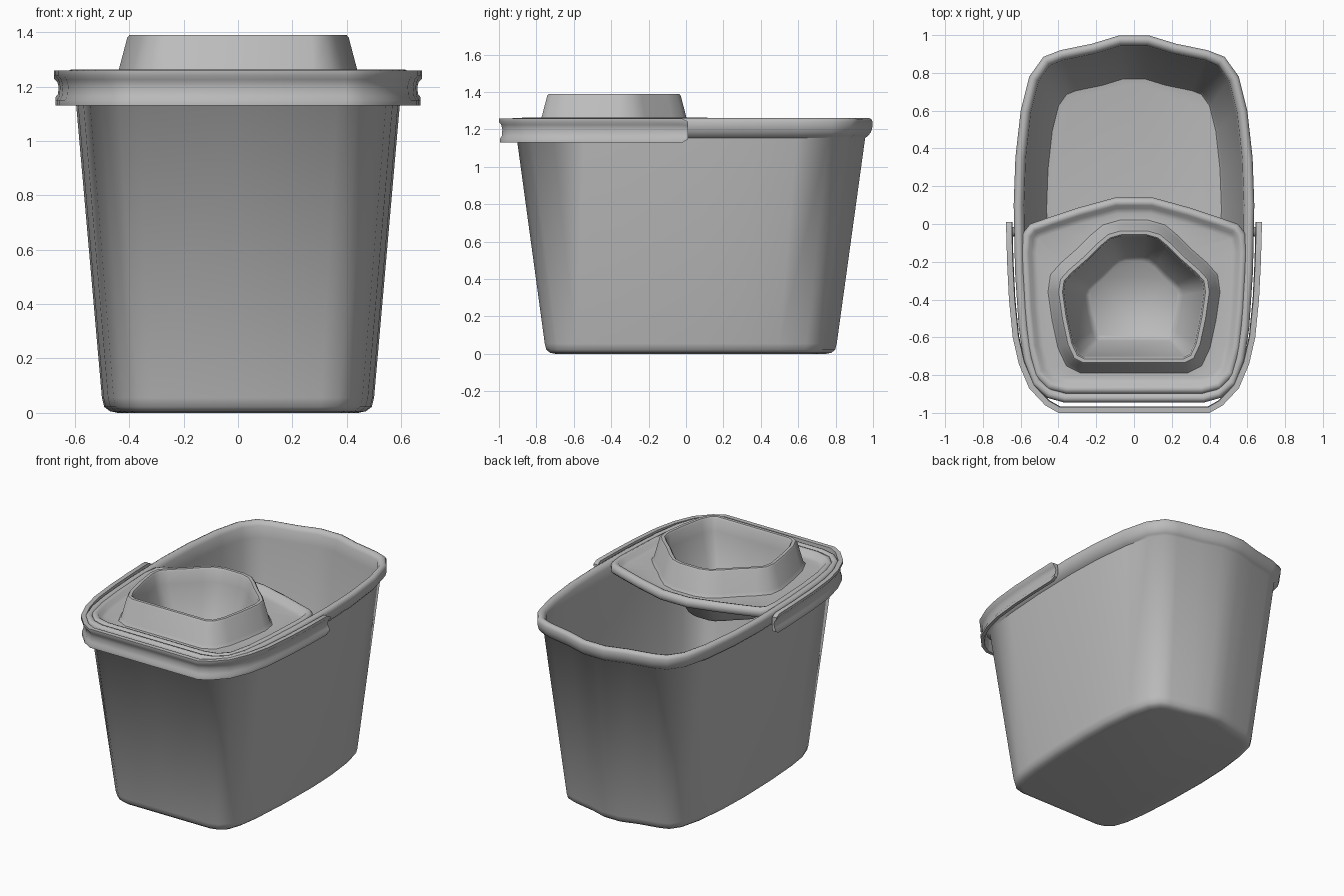
import bpy, bmesh, math
from mathutils import Vector

cube = bpy.data.objects.get("Cube")
if cube:
    bpy.data.objects.remove(cube, do_unlink=True)

GREY = (0.5, 0.5, 0.5, 1.0)
plastic = bpy.data.materials.new("grey_plastic")
plastic.use_nodes = True
plastic.diffuse_color = GREY
bsdf = plastic.node_tree.nodes["Principled BSDF"]
bsdf.inputs["Base Color"].default_value = GREY
bsdf.inputs["Roughness"].default_value = 0.6


def mirrored(half):
    """Closed outline from a half that starts and ends on x = 0."""
    return half + [(-x, y) for x, y in half[-2:0:-1]]


def offset(outline, d, closed=True):
    """Move an outline outward by d (inward when negative)."""
    pts = [Vector(p) for p in outline]
    n = len(pts)
    result = []
    for i, p in enumerate(pts):
        before = pts[i - 1] if closed or i > 0 else None
        after = pts[(i + 1) % n] if closed or i < n - 1 else None
        a = (p - before).normalized() if before else None
        b = (after - p).normalized() if after else None
        a, b = a or b, b or a
        t = (a + b).normalized()
        miter = max(0.7, t.dot(a))
        result.append(p + Vector((t.y, -t.x)) * d / miter)
    return result


def ring(outline, d, z, scale=1.0, centre=0.0):
    return [(p.x * scale, centre + (p.y - centre) * scale, z)
            for p in offset(outline, d)]


def finish(name, bm):
    bmesh.ops.recalc_face_normals(bm, faces=bm.faces[:])
    mesh = bpy.data.meshes.new(name)
    bm.to_mesh(mesh)
    bm.free()
    obj = bpy.data.objects.new(name, mesh)
    bpy.context.collection.objects.link(obj)
    mesh.materials.append(plastic)
    bpy.ops.object.select_all(action='DESELECT')
    obj.select_set(True)
    bpy.context.view_layer.objects.active = obj
    bpy.ops.object.shade_smooth_by_angle(angle=math.radians(50))
    return obj


def loft(name, rings):
    """Skin closed rings one after another and cap both ends."""
    bm = bmesh.new()
    loops = [[bm.verts.new(co) for co in r] for r in rings]
    n = len(loops[0])
    for lo, hi in zip(loops, loops[1:]):
        for i in range(n):
            j = (i + 1) % n
            bm.faces.new((lo[i], lo[j], hi[j], hi[i]))
    bm.faces.new(loops[0])
    bm.faces.new(loops[-1])
    return finish(name, bm)


# Bucket: tapered hollow body with a rolled lip
rim = mirrored([(0, -.945), (.37, -.945), (.46, -.92), (.54, -.85), (.585, -.72),
                (.61, -.55), (.63, -.25), (.637, .1), (.628, .35), (.6, .6),
                (.555, .78), (.48, .885), (.39, .92), (.22, .955), (.08, .998), (0, .998)])
TAPER, MID = 0.838, 0.02
base = [(-.11, 0), (-.075, .006), (-.05, .022), (-.04, .055)]
lip = [(-.04, 1.155), (-.025, 1.165), (-.01, 1.185), (-.002, 1.21), (0, 1.24),
       (-.008, 1.256), (-.022, 1.262), (-.04, 1.257), (-.055, 1.235), (-.062, 1.16)]
floor = [(-.07, .06), (-.085, .035), (-.12, .03)]
loft("bucket",
     [ring(rim, d, z, TAPER, MID) for d, z in base]
     + [ring(rim, d, z) for d, z in lip]
     + [ring(rim, d, z, TAPER, MID) for d, z in floor])

# Wringer: lid plate with rolled edge, raised collar and a sunken cup
lid = mirrored([(0, -.9), (.36, -.9), (.46, -.875), (.53, -.8), (.565, -.65),
                (.585, -.45), (.6, -.15), (.59, -.05), (.55, 0), (.45, .035),
                (.3, .085), (.1, .14), (0, .14)])
collar = mirrored([(0, -.74), (.27, -.74), (.32, -.715), (.355, -.64), (.385, -.5),
                   (.405, -.36), (.395, -.29), (.35, -.24), (.27, -.17), (.2, -.1),
                   (.14, -.05), (.07, -.03), (0, -.03)])
CUP, CUP_MID = 0.72, -0.42
edge = [(-.06, 1.205), (-.015, 1.2), (0, 1.215), (0, 1.24), (-.01, 1.257),
        (-.025, 1.263), (-.042, 1.258), (-.058, 1.235), (-.085, 1.228)]
wall = [(.05, 1.23), (.036, 1.25), (.002, 1.38), (-.006, 1.39), (-.026, 1.39),
        (-.034, 1.38), (-.042, 1.3)]
loft("wringer",
     [ring(collar, -.05, .985, CUP, CUP_MID), ring(collar, -.015, 1.01, CUP, CUP_MID),
      ring(collar, 0, 1.205)]
     + [ring(lid, d, z) for d, z in edge]
     + [ring(collar, d, z) for d, z in wall]
     + [ring(collar, -.045, 1.03, CUP, CUP_MID), ring(collar, -.08, 1.0, CUP, CUP_MID)])

# Handle: channel section swept around the front, with rounded ends
right = [(0, -1), (.4, -1), (.47, -.96), (.555, -.87), (.61, -.74), (.642, -.6),
         (.662, -.4), (.672, -.2), (.677, -.02), (.677, .01)]
path = [(-x, y) for x, y in right[:0:-1]] + right
section = [(0, 1.258), (0, 1.24), (-.012, 1.225), (-.018, 1.2), (-.015, 1.165),
           (-.006, 1.15), (-.006, 1.13), (-.028, 1.13), (-.034, 1.16),
           (-.034, 1.23), (-.03, 1.258)]
bm = bmesh.new()
strips = []
for d, z in section:
    strip = []
    points = offset(path, d, closed=False)
    for i, p in enumerate(points):
        squeeze = 0.75 if i in (0, len(points) - 1) else 1.0
        strip.append(bm.verts.new((p.x, p.y, 1.194 + (z - 1.194) * squeeze)))
    strips.append(strip)
for k, a in enumerate(strips):
    b = strips[(k + 1) % len(strips)]
    for i in range(len(path) - 1):
        bm.faces.new((a[i], a[i + 1], b[i + 1], b[i]))
for end in (0, -1):
    bm.faces.new([s[end] for s in strips])
finish("handle", bm)

# Pivots joining the handle ends to the bucket lip
for side, label in ((1, "left"), (-1, "right")):
    bpy.ops.mesh.primitive_cylinder_add(vertices=16, radius=.025, depth=.035,
                                        location=(side * .638, -.04, 1.205),
                                        rotation=(0, math.pi / 2, 0))
    pivot = bpy.context.object
    pivot.name = label + "_pivot"
    pivot.data.materials.append(plastic)
    bpy.ops.object.shade_smooth_by_angle(angle=math.radians(40))
